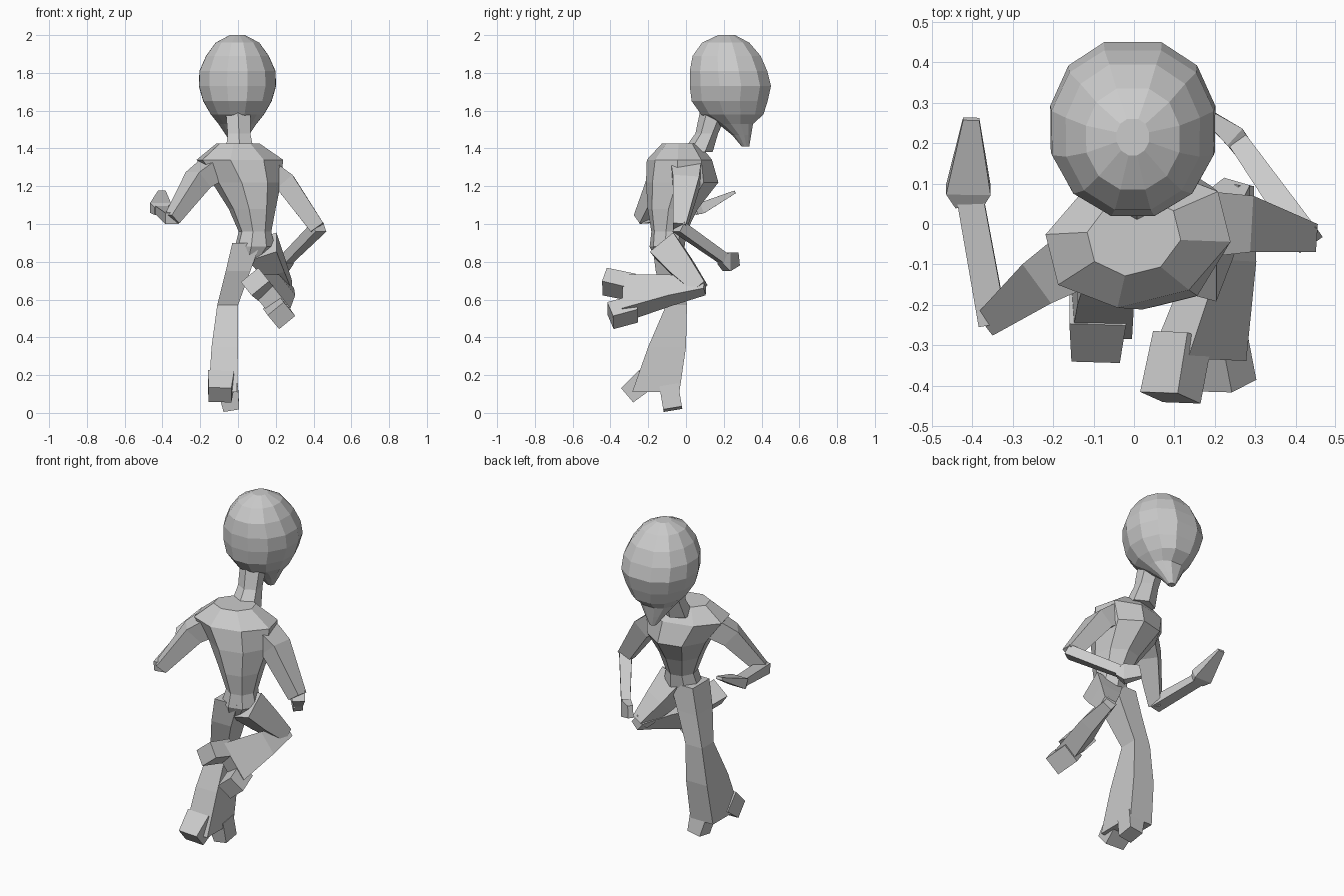
import bpy, bmesh, math
from mathutils import Vector


def tube(name, rings, u=(1, 0, 0), n=4, flat=False, front=1.0):
    """Loft rings of (x, y, z, half_u, half_v); flat keeps every ring horizontal,
    front below 1 makes the +v half of each ring squarer."""
    bm = bmesh.new()
    pts = [Vector(r[:3]) for r in rings]
    loops = []
    k = 1 / math.cos(math.pi / n)
    for i, r in enumerate(rings):
        t = Vector((0, 0, 1))
        if not flat:
            t = (pts[min(i + 1, len(pts) - 1)] - pts[max(i - 1, 0)]).normalized()
        a = Vector(u)
        a = (a - t * a.dot(t)).normalized()
        b = t.cross(a)
        loop = []
        for j in range(n):
            w = 2 * math.pi * (j + 0.5) / n
            c, s = math.cos(w), math.sin(w)
            if s > 0:
                c = math.copysign(abs(c) ** front, c)
            loop.append(bm.verts.new(pts[i] + a * (r[3] * k * c) + b * (r[4] * k * s)))
        loops.append(loop)
    for p, q in zip(loops, loops[1:]):
        for j in range(n):
            m = (j + 1) % n
            bm.faces.new((p[j], p[m], q[m], q[j]))
    bm.faces.new(loops[0][::-1])
    bm.faces.new(loops[-1])
    bmesh.ops.recalc_face_normals(bm, faces=bm.faces)
    me = bpy.data.meshes.new(name)
    bm.to_mesh(me)
    bm.free()
    ob = bpy.data.objects.new(name, me)
    bpy.context.collection.objects.link(ob)
    return ob


# head: z, rear y, front y, half width
head = [(1.41, .295, .335, .02), (1.47, .245, .345, .06), (1.53, .17, .355, .10),
        (1.58, .08, .41, .14), (1.65, .03, .432, .18), (1.73, .02, .45, .203),
        (1.81, .02, .43, .20), (1.89, .035, .395, .165), (1.96, .085, .335, .115),
        (2.0, .17, .26, .04)]
tube("head", [(-.003, (a + b) / 2, z, w, (b - a) / 2) for z, a, b, w in head],
     n=12, flat=True, front=.8)

# neck
tube("neck", [(.01, .06, 1.38, .075, .07), (.005, .11, 1.48, .06, .052),
              (0, .15, 1.60, .065, .065)], n=6, flat=True)

# torso, turned so the right shoulder leads
yaw = math.radians(14)
tube("torso", [(.07, -.10, .82, .07, .06), (.09, -.10, .88, .10, .085),
               (.09, -.09, .96, .08, .088), (.075, -.07, 1.08, .115, .125),
               (.045, -.02, 1.22, .17, .18), (.01, -.035, 1.34, .22, .155),
               (0, -.03, 1.425, .11, .09)],
     u=(math.cos(yaw), math.sin(yaw), 0), n=8, flat=True)

# left arm, hand raised
tube("left_upper_arm", [(-.12, -.07, 1.30, .075, .06), (-.21, -.125, 1.235, .06, .055),
                        (-.35, -.235, 1.025, .033, .033)], u=(-.6, .8, 0))
tube("left_forearm", [(-.35, -.245, 1.03, .035, .03), (-.405, .06, 1.075, .033, .022)])
tube("left_hand", [(-.407, .05, 1.07, .035, .022), (-.41, .085, 1.085, .055, .03),
                   (-.403, .26, 1.17, .02, .008)])

# right arm, hand lowered
tube("right_upper_arm", [(.16, .0, 1.28, .08, .06), (.25, 0, 1.22, .07, .055),
                         (.42, -.035, .98, .035, .04)], u=(0, 1, 0))
tube("right_forearm", [(.43, -.04, .985, .03, .035), (.265, .195, .82, .028, .025)], u=(0, 0, 1))
tube("right_hand", [(.268, .19, .815, .028, .025), (.25, .215, .80, .05, .028),
                    (.18, .27, .815, .035, .015)], u=(0, 0, 1))

# standing leg with a flared shin ending in two toes
tube("standing_leg", [(.045, -.10, .90, .075, .08), (.0, -.085, .75, .065, .075),
                      (-.055, -.05, .57, .055, .055), (-.07, -.10, .35, .07, .10),
                      (-.08, -.16, .11, .075, .125)], flat=True)
tube("standing_front_toe", [(-.055, -.09, .14, .055, .05), (-.035, -.07, .02, .042, .05)])
tube("standing_rear_toe", [(-.09, -.21, .18, .07, .06), (-.095, -.31, .095, .06, .05)])

# raised leg folded back, shin flared into two toes
tube("raised_thigh", [(.13, -.11, .88, .08, .08), (.19, -.02, .77, .06, .065),
                      (.255, .075, .66, .035, .04)])
spread = (-.63, 0, .77)
tube("raised_shin", [(.255, .10, .665, .03, .03), (.225, -.08, .65, .07, .045),
                     (.165, -.32, .61, .115, .055)], u=spread)
tube("raised_upper_toe", [(.12, -.28, .665, .05, .055), (.09, -.43, .695, .047, .06)], u=spread)
tube("raised_lower_toe", [(.205, -.27, .55, .05, .055), (.23, -.40, .515, .05, .055)], u=spread)
